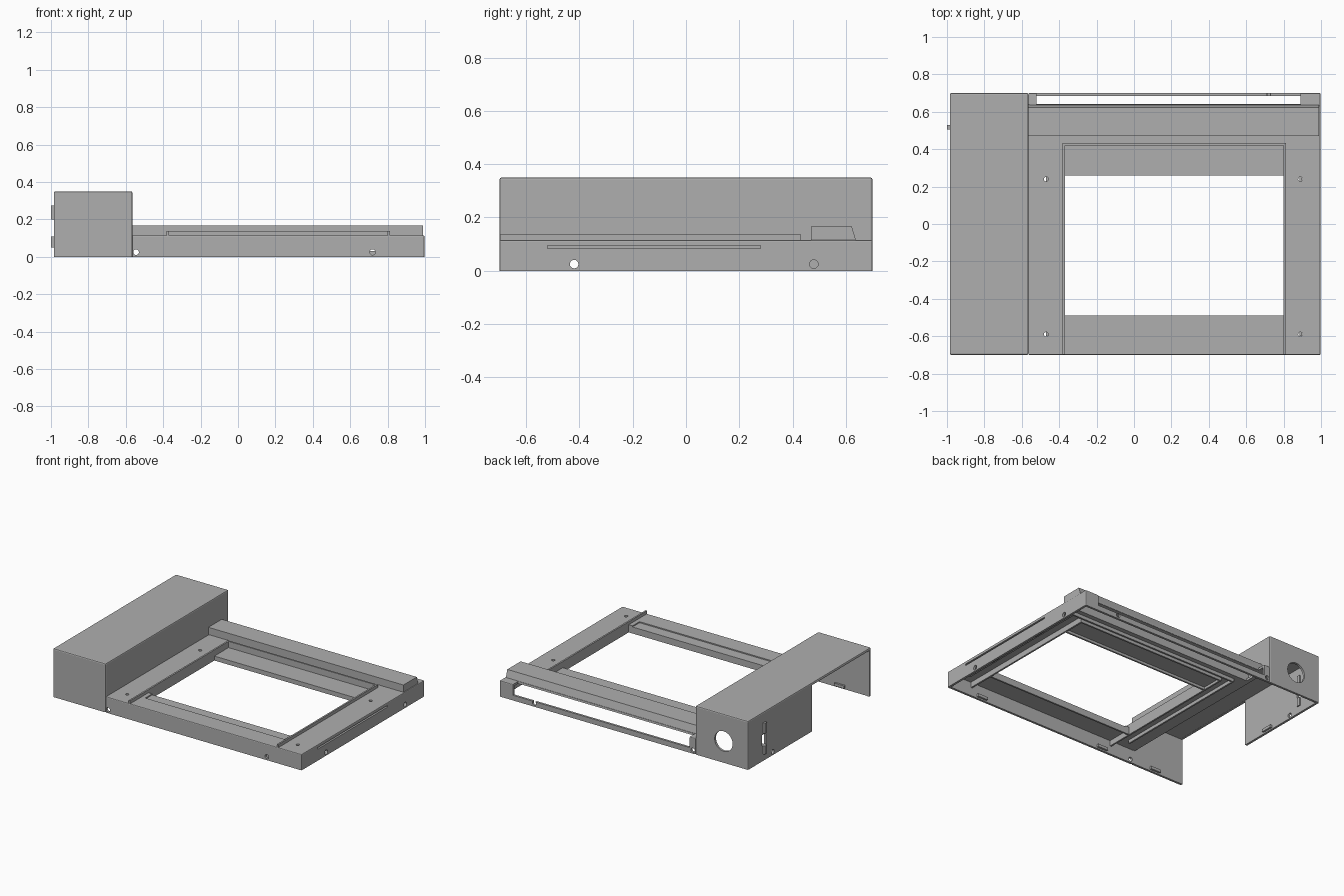
import bpy, bmesh, math
from mathutils import Matrix, Vector

if "Cube" in bpy.data.objects:
    bpy.data.objects.remove(bpy.data.objects["Cube"], do_unlink=True)

grey = bpy.data.materials.new("case grey")
grey.use_nodes = True
COLOUR = (0.43, 0.43, 0.43, 1)
grey.diffuse_color = COLOUR
grey.node_tree.nodes["Principled BSDF"].inputs["Base Color"].default_value = COLOUR


def finish(bm, name):
    bmesh.ops.recalc_face_normals(bm, faces=bm.faces)
    mesh = bpy.data.meshes.new(name)
    bm.to_mesh(mesh)
    bm.free()
    mesh.materials.append(grey)
    obj = bpy.data.objects.new(name, mesh)
    bpy.context.collection.objects.link(obj)
    return obj


def add_box(bm, x, y, z):
    mat = Matrix.Translation(((x[0] + x[1]) / 2, (y[0] + y[1]) / 2, (z[0] + z[1]) / 2))
    mat = mat @ Matrix.Diagonal((x[1] - x[0], y[1] - y[0], z[1] - z[0], 1))
    return bmesh.ops.create_cube(bm, size=1, matrix=mat)["verts"]


def box(name, x, y, z, bevel=0):
    bm = bmesh.new()
    add_box(bm, x, y, z)
    if bevel:
        # soften every edge that does not touch the floor
        edges = [e for e in bm.edges if max(v.co.z for v in e.verts) > z[0] + 0.01]
        bmesh.ops.bevel(bm, geom=edges, offset=bevel, segments=2, affect='EDGES', profile=0.5)
    return finish(bm, name)


def cylinder(name, centre, axis, radius, depth):
    bm = bmesh.new()
    turn = Vector((0, 0, 1)).rotation_difference(Vector(axis)).to_matrix().to_4x4()
    bmesh.ops.create_cone(bm, cap_ends=True, segments=24, radius1=radius, radius2=radius,
                          depth=depth, matrix=Matrix.Translation(centre) @ turn)
    return finish(bm, name)


def extrude_x(name, outline, x0, x1):
    bm = bmesh.new()
    face = bm.faces.new([bm.verts.new((x0, y, z)) for y, z in outline])
    grown = bmesh.ops.extrude_face_region(bm, geom=[face])["geom"]
    bmesh.ops.translate(bm, vec=(x1 - x0, 0, 0),
                        verts=[v for v in grown if isinstance(v, bmesh.types.BMVert)])
    return finish(bm, name)


def cut(target, cutters):
    for cutter in cutters:
        cutter.hide_render = True
        cutter.hide_viewport = True
        mod = target.modifiers.new("cut", 'BOOLEAN')
        mod.operation = 'DIFFERENCE'
        mod.solver = 'EXACT'
        mod.object = cutter
    # apply, then drop the helpers
    graph = bpy.context.evaluated_depsgraph_get()
    result = bpy.data.meshes.new_from_object(target.evaluated_get(graph))
    target.modifiers.clear()
    target.data = result
    for cutter in cutters:
        bpy.data.objects.remove(cutter, do_unlink=True)


LEFT, SEAM, RIGHT, DEPTH, DECK, TOP = -0.985, -0.565, 0.997, 0.7, 0.115, 0.35
WALL = 0.016
WIN_X, WIN_Y = (-0.37, 0.8), (-0.49, 0.42)
INNER_Y = (-DEPTH + WALL, DEPTH - WALL)

# Tall hollow housing, open below and along half of its outer side
tower = box("tall_housing", (LEFT, SEAM), (-DEPTH, DEPTH), (0, TOP), 0.008)
cut(tower, [
    box("cut_inside", (LEFT + WALL, SEAM - WALL), INNER_Y, (-0.1, TOP - WALL)),
    box("cut_passage", (-0.7, -0.5), (-0.683, 0.683), (-0.1, 0.1)),
    box("cut_side", (-1.1, -0.96), (-0.682, -0.03), (-0.1, 0.333)),
    cylinder("cut_round_port", (-0.79, 0.7, 0.155), (0, 1, 0), 0.072, 0.1),
    box("cut_side_port", (-1.1, -0.95), (0.495, 0.54), (0.11, 0.19)),
    cylinder("cut_screw", (-0.98, 0.42, 0.025), (1, 0, 0), 0.016, 0.1),
])

# Low hollow base with its window, rear slot and screw holes
base = box("low_base", (SEAM, RIGHT), (-DEPTH, DEPTH), (0, DECK), 0.006)
cutters = [
    box("cut_inside", (-0.6, RIGHT - WALL), INNER_Y, (-0.1, DECK - WALL)),
    box("cut_window", WIN_X, WIN_Y, (-0.2, 0.3)),
    box("cut_rear_slot", (-0.52, 0.89), (0.64, 0.8), (0.037, 0.3)),
    box("cut_under_ridge", (-0.55, 0.97), (0.485, 0.615), (0.05, 0.3)),
    box("cut_card_slot", (0.95, 1.1), (-0.52, 0.28), (0.083, 0.094)),
    box("cut_front_recess", (-0.34, 0.77), (-0.57, -0.48), (0.107, 0.2)),
]
for x in (-0.47, 0.89):
    for y in (-0.59, 0.24):
        cutters.append(cylinder("cut_deck_hole", (x, y, 0.11), (0, 0, 1), 0.012, 0.1))
for x in (-0.545, 0.72):
    for y in (-DEPTH, DEPTH):
        cutters.append(cylinder("cut_end_hole", (x, y, 0.025), (0, 1, 0), 0.015, 0.1))
for y in (-0.42, 0.48):
    cutters.append(cylinder("cut_side_hole", (RIGHT, y, 0.025), (1, 0, 0), 0.016, 0.1))
cut(base, cutters)

# Raised rear ridge: a bent sheet with closed ends
outer = [(0.47, 0.1), (0.47, 0.167), (0.622, 0.167), (0.642, 0.1)]
inner = [(0.626, 0.1), (0.608, 0.152), (0.485, 0.152), (0.485, 0.1)]
extrude_x("rear_ridge", outer + inner, SEAM, 0.99)
extrude_x("ridge_end", outer, 0.974, 0.99)

# Raised rims around the window, continuing below the deck
x0, x1 = WIN_X
RIM = 0.012
for name, a in (("right_rim", x0 - RIM), ("left_rim", x1)):
    box(name, (a, a + RIM), (-DEPTH + 0.001, 0.432), (0.06, 0.137))
box("back_rim", (x0 - RIM, x1 + RIM), (0.42, 0.432), (0.06, 0.137))
box("front_rim", (x0, x1), (-0.502, -0.49), (0.06, 0.106))

# Sunken ledge behind the opening and narrow tracks at its sides
box("back_ledge", (x0, x1), (0.26, 0.42), (0.078, 0.092))
box("ledge_lip", (x0, x1), (0.26, 0.272), (0.06, 0.078))

# Bearing strips on the underside
for name, a in (("right_under_strip", x0 - 0.1), ("left_under_strip", x1 + 0.085)):
    box(name, (a, a + RIM), (-0.6, 0.45), (0.075, 0.1))
box("back_under_strip", (x0 - 0.1, x1 + 0.097), (0.44, 0.452), (0.075, 0.1))

# Small retaining clips along the bottom edge
for x in (-0.75, -0.3, 0.72):
    box("front_clip", (x - 0.04, x + 0.04), (-0.685, -0.67), (0.01, 0.03))
for y in (-0.25, 0.2):
    box("left_clip", (0.966, 0.982), (y - 0.04, y + 0.04), (0.01, 0.03))
box("right_clip", (-0.97, -0.955), (0.16, 0.24), (0.01, 0.03))

# Connector blocks standing out of the tall housing
for z0, z1 in ((0.05, 0.11), (0.2, 0.275)):
    box("side_connector", (-1.0, -0.96), (0.505, 0.53), (z0, z1))
